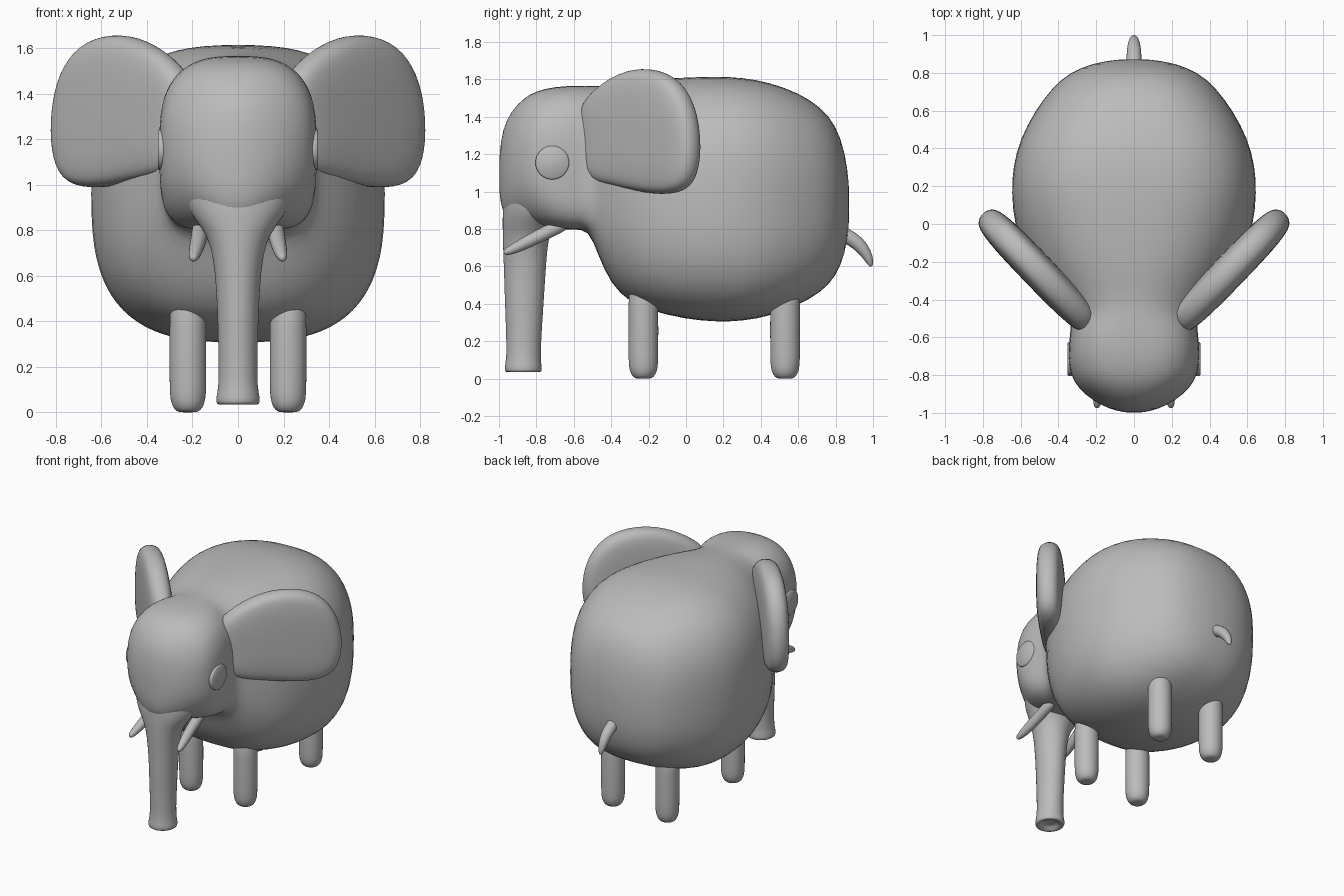
import bpy, bmesh, math
from mathutils import Vector

grey = bpy.data.materials.new("elephant grey")
grey.diffuse_color = (0.5, 0.5, 0.5, 1)


def loft(name, rings, levels=1):
    """Skin a list of closed rings, cap both ends and smooth the result."""
    bm = bmesh.new()
    vs = [[bm.verts.new(p) for p in r] for r in rings]
    n = len(vs[0])
    for a, b in zip(vs, vs[1:]):
        for i in range(n):
            j = (i + 1) % n
            bm.faces.new((a[i], a[j], b[j], b[i]))
    for end in (vs[0], vs[-1]):
        c = bm.verts.new(sum((v.co for v in end), Vector()) / n)
        for i in range(n):
            bm.faces.new((end[i], end[(i + 1) % n], c))
    bmesh.ops.recalc_face_normals(bm, faces=bm.faces)
    for f in bm.faces:
        f.smooth = True
    me = bpy.data.meshes.new(name)
    bm.to_mesh(me)
    bm.free()
    me.materials.append(grey)
    ob = bpy.data.objects.new(name, me)
    bpy.context.collection.objects.link(ob)
    if levels:
        ob.modifiers.new("smooth", 'SUBSURF').levels = levels
    return ob


def spow(v, e):
    return math.copysign(abs(v) ** e, v)


def angles(n):
    return [2 * math.pi * i / n for i in range(n)]


def squarish(y, w, lo, hi, top, bottom, n=40):
    """Superellipse ring with separate squareness above and below."""
    ring = []
    for a in angles(n):
        e = 2 / (top if math.sin(a) >= 0 else bottom)
        ring.append((w * spow(math.cos(a), e), y, (lo + hi) / 2 + (hi - lo) / 2 * spow(math.sin(a), e)))
    return ring


def upright(cx, profile, n=20):
    """Elliptical rings stacked in z from (z, y, rx, ry)."""
    return [[(cx + rx * math.cos(a), y + ry * math.sin(a), z) for a in angles(n)]
            for z, y, rx, ry in profile]


def tube(path, n=12):
    """Round rings along a curve in the y-z plane from (x, y, z, radius)."""
    rings = []
    for k, (x, y, z, r) in enumerate(path):
        p, q = path[max(k - 1, 0)], path[min(k + 1, len(path) - 1)]
        t = Vector((0, q[1] - p[1], q[2] - p[2])).normalized()
        up = Vector((0, -t.z, t.y))
        rings.append([Vector((x, y, z)) + Vector((r * math.cos(a), 0, 0)) + up * r * math.sin(a)
                      for a in angles(n)])
    return rings


# Body and head: (y, half width, bottom, top, squareness above, squareness below)
sections = [
    (-0.998, 0.05, 0.98, 1.20, 2, 2), (-0.98, 0.13, 0.88, 1.34, 2.1, 2), (-0.935, 0.22, 0.84, 1.43, 2.2, 2),
    (-0.87, 0.295, 0.83, 1.50, 2.4, 2.2), (-0.80, 0.338, 0.82, 1.54, 2.6, 2.8),
    (-0.70, 0.350, 0.80, 1.562, 2.8, 4), (-0.60, 0.342, 0.795, 1.567, 2.9, 5),
    (-0.52, 0.33, 0.80, 1.567, 2.6, 5), (-0.47, 0.36, 0.66, 1.567, 2.3, 3.2),
    (-0.40, 0.43, 0.50, 1.57, 2.2, 2.7), (-0.30, 0.51, 0.408, 1.585, 2.2, 2.7),
    (-0.20, 0.57, 0.365, 1.60, 2.3, 2.8), (0.00, 0.637, 0.315, 1.613, 2.5, 2.8),
    (0.17, 0.65, 0.302, 1.617, 2.7, 2.8), (0.30, 0.643, 0.306, 1.612, 2.7, 2.9),
    (0.45, 0.605, 0.333, 1.585, 2.7, 2.9), (0.60, 0.525, 0.39, 1.53, 2.6, 2.8),
    (0.72, 0.435, 0.46, 1.455, 2.5, 2.7), (0.80, 0.345, 0.54, 1.36, 2.4, 2.5),
    (0.852, 0.22, 0.67, 1.21, 2.3, 2.3), (0.872, 0.08, 0.82, 1.04, 2, 2)]
loft("body_and_head", [squarish(*s) for s in sections])

# Trunk, blending up into the face and slightly hollow at the tip
loft("trunk", upright(0, [
    (0.06, -0.87, 0.05, 0.05), (0.038, -0.87, 0.065, 0.067), (0.032, -0.87, 0.088, 0.091),
    (0.045, -0.87, 0.100, 0.103), (0.085, -0.87, 0.092, 0.096), (0.14, -0.868, 0.083, 0.09),
    (0.40, -0.865, 0.090, 0.104), (0.55, -0.862, 0.096, 0.111), (0.70, -0.86, 0.112, 0.119),
    (0.78, -0.853, 0.140, 0.128), (0.84, -0.84, 0.185, 0.142), (0.90, -0.82, 0.225, 0.161),
    (0.97, -0.80, 0.245, 0.175), (1.05, -0.78, 0.245, 0.177), (1.15, -0.75, 0.22, 0.16)], 24))

# Tail
loft("tail", tube([(0, 0.78, 0.79, 0.042), (0, 0.86, 0.765, 0.042), (0, 0.92, 0.725, 0.04),
                   (0, 0.965, 0.67, 0.032), (0, 0.985, 0.62, 0.02), (0, 0.99, 0.60, 0.008)]))

# Ear outline in x and z; the ear plane sweeps outward and back
outline = [(0.22, 1.055), (0.205, 1.25), (0.205, 1.40), (0.22, 1.50), (0.37, 1.63), (0.51, 1.672),
           (0.65, 1.645), (0.745, 1.54), (0.795, 1.38), (0.805, 1.18), (0.77, 1.025), (0.68, 0.978),
           (0.55, 0.985), (0.40, 1.02)]
layers = [(0.3, 0.090), (0.6, 0.086), (0.82, 0.076), (0.95, 0.056), (1.0, 0.0)]
layers += [(s, -d) for s, d in layers[-2::-1]]

for side, m in (("left", 1), ("right", -1)):
    # Ears: rounded cushions
    rings = []
    for s, d in layers:
        ring = []
        for x, z in outline:
            x, z = 0.52 + (x - 0.52) * s, 1.3 + (z - 1.3) * s
            ring.append((m * (x + 0.005 + 0.72 * d), -0.49 + (x - 0.27) * 1.04 - 0.69 * d, z))
        rings.append(ring)
    loft(side + "_ear", rings, 2)

    # Eyes: shallow round discs on the cheeks
    loft(side + "_eye", [[(m * x, -0.715 + r * math.cos(a), 1.155 + r * math.sin(a)) for a in angles(32)]
                         for x, r in ((0.30, 0.09), (0.346, 0.09), (0.352, 0.083))], 0)

    # Tusks
    loft(side + "_tusk", tube([(m * 0.165, -0.64, 0.83, 0.036), (m * 0.168, -0.74, 0.785, 0.038),
                               (m * 0.178, -0.84, 0.735, 0.036), (m * 0.19, -0.92, 0.695, 0.029),
                               (m * 0.195, -0.96, 0.678, 0.02), (m * 0.196, -0.973, 0.672, 0.01)]))

    # Legs with rounded feet
    for end, y in (("front", -0.228), ("rear", 0.53)):
        loft(f"{side}_{end}_leg", upright(m * 0.22, [
            (z, y, r, r * 0.99) for z, r in ((0, 0.03), (0.003, 0.048), (0.02, 0.066), (0.055, 0.078),
                                            (0.10, 0.082), (0.40, 0.082), (0.50, 0.079))]))
